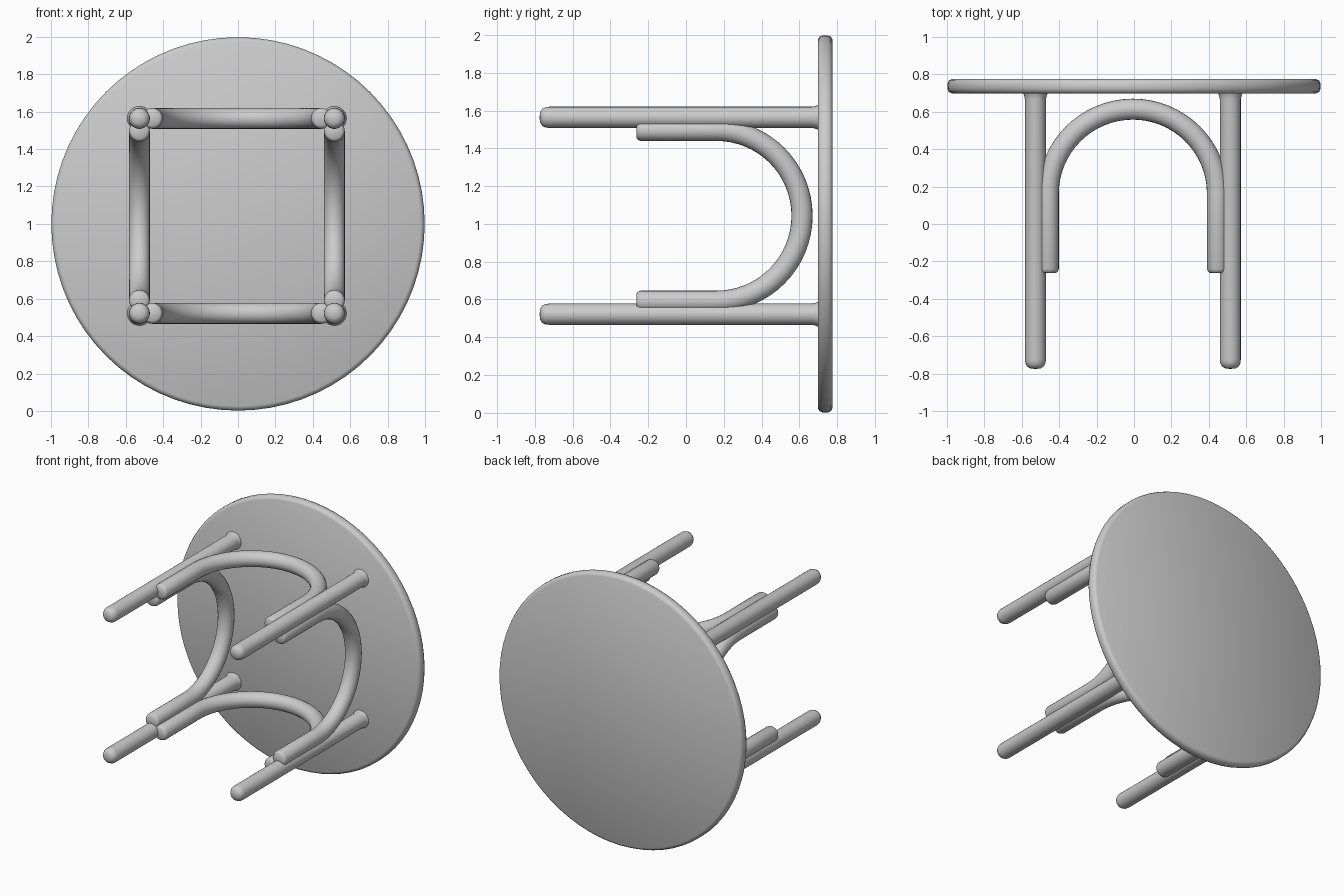
import bpy, bmesh, math
from mathutils import Vector, Matrix

cube = bpy.data.objects.get("Cube")
if cube:
    bpy.data.objects.remove(cube, do_unlink=True)

GREY = (0.6, 0.6, 0.6, 1)
mat = bpy.data.materials.new("plain grey")
mat.use_nodes = True
mat.diffuse_color = GREY
mat.node_tree.nodes["Principled BSDF"].inputs["Base Color"].default_value = GREY

CX, CZ = -0.006, 1.043        # centre of the leg square
HALF = 0.521                  # half spacing of the legs
TUBE = 0.056                  # tube radius
FOOT, BACK, FACE = -0.775, 0.698, 0.775


def finish(name, bm):
    bmesh.ops.recalc_face_normals(bm, faces=bm.faces)
    mesh = bpy.data.meshes.new(name)
    bm.to_mesh(mesh)
    bm.free()
    mesh.materials.append(mat)
    obj = bpy.data.objects.new(name, mesh)
    bpy.context.collection.objects.link(obj)
    bpy.ops.object.select_all(action='DESELECT')
    obj.select_set(True)
    bpy.context.view_layer.objects.active = obj
    bpy.ops.object.shade_smooth_by_angle(angle=math.radians(40))
    return obj


def lathe(name, profile, centre, steps):
    """Spin (radius, y) points about an axis along y."""
    bm = bmesh.new()
    verts = [bm.verts.new((centre[0] + r, y, centre[1])) for r, y in profile]
    edges = [bm.edges.new(p) for p in zip(verts, verts[1:])]
    bmesh.ops.spin(bm, geom=verts + edges, cent=(centre[0], 0, centre[1]),
                   axis=(0, 1, 0), angle=2 * math.pi, steps=steps)
    bmesh.ops.remove_doubles(bm, verts=bm.verts, dist=1e-5)
    return finish(name, bm)


def sweep(name, path, normal, radius, sides=20):
    """Sweep a round section, (point, scale) by step, along a flat path."""
    bm = bmesh.new()
    rings = []
    for i, (p, s) in enumerate(path):
        a, b = path[max(i - 1, 0)][0], path[min(i + 1, len(path) - 1)][0]
        side = (b - a).normalized().cross(normal)
        rings.append([bm.verts.new(p + radius * s * (math.cos(t) * side + math.sin(t) * normal))
                      for t in (2 * math.pi * k / sides for k in range(sides))])
    for r0, r1 in zip(rings, rings[1:]):
        for k in range(sides):
            n = (k + 1) % sides
            bm.faces.new((r0[k], r0[n], r1[n], r1[k]))
    bm.faces.new(rings[0])
    bm.faces.new(rings[-1])
    return finish(name, bm)


# Round table top with a softened rim
lathe("table_top", [(0, BACK), (0.975, BACK), (0.99, BACK + 0.008), (0.998, BACK + 0.025),
                    (0.998, FACE - 0.025), (0.99, FACE - 0.008), (0.975, FACE), (0, FACE)],
      (0, 1.0), 72)

# Four legs with rounded feet and a small flare at the table top
leg_profile = [(0, FOOT), (0.028, FOOT + 0.003), (0.045, FOOT + 0.014), (0.054, FOOT + 0.032),
               (TUBE, FOOT + 0.05), (TUBE, 0.665), (0.06, 0.685), (0.068, 0.705)]
for sx, xs in ((1, "left"), (-1, "right")):
    for sz, zs in ((1, "upper"), (-1, "lower")):
        lathe(f"{zs}_{xs}_leg", leg_profile, (CX + sx * HALF, CZ + sz * HALF), 24)

# Bent-tube arches: straight shanks beside the legs joined by a half circle
R, SPRING, END = 0.452, 0.162, -0.262
shank = [(END, 0.72), (END + 0.008, 0.9), (END + 0.022, 1.0)]
flat = [(-R, y, s) for y, s in shank]
flat += [(-R * math.cos(math.pi * i / 32), SPRING + R * math.sin(math.pi * i / 32), 1)
         for i in range(33)]
flat += [(R, y, s) for y, s in reversed(shank)]
for name, turn, offset in (("upper_arch", 0, (0, HALF)), ("lower_arch", 0, (0, -HALF)),
                           ("left_arch", 90, (HALF, 0)), ("right_arch", 90, (-HALF, 0))):
    spin = Matrix.Rotation(math.radians(turn), 3, 'Y')
    centre = Vector((CX + offset[0], 0, CZ + offset[1]))
    path = [(centre + spin @ Vector((u, y, 0)), s) for u, y, s in flat]
    sweep(name, path, spin @ Vector((0, 0, 1)), TUBE)
